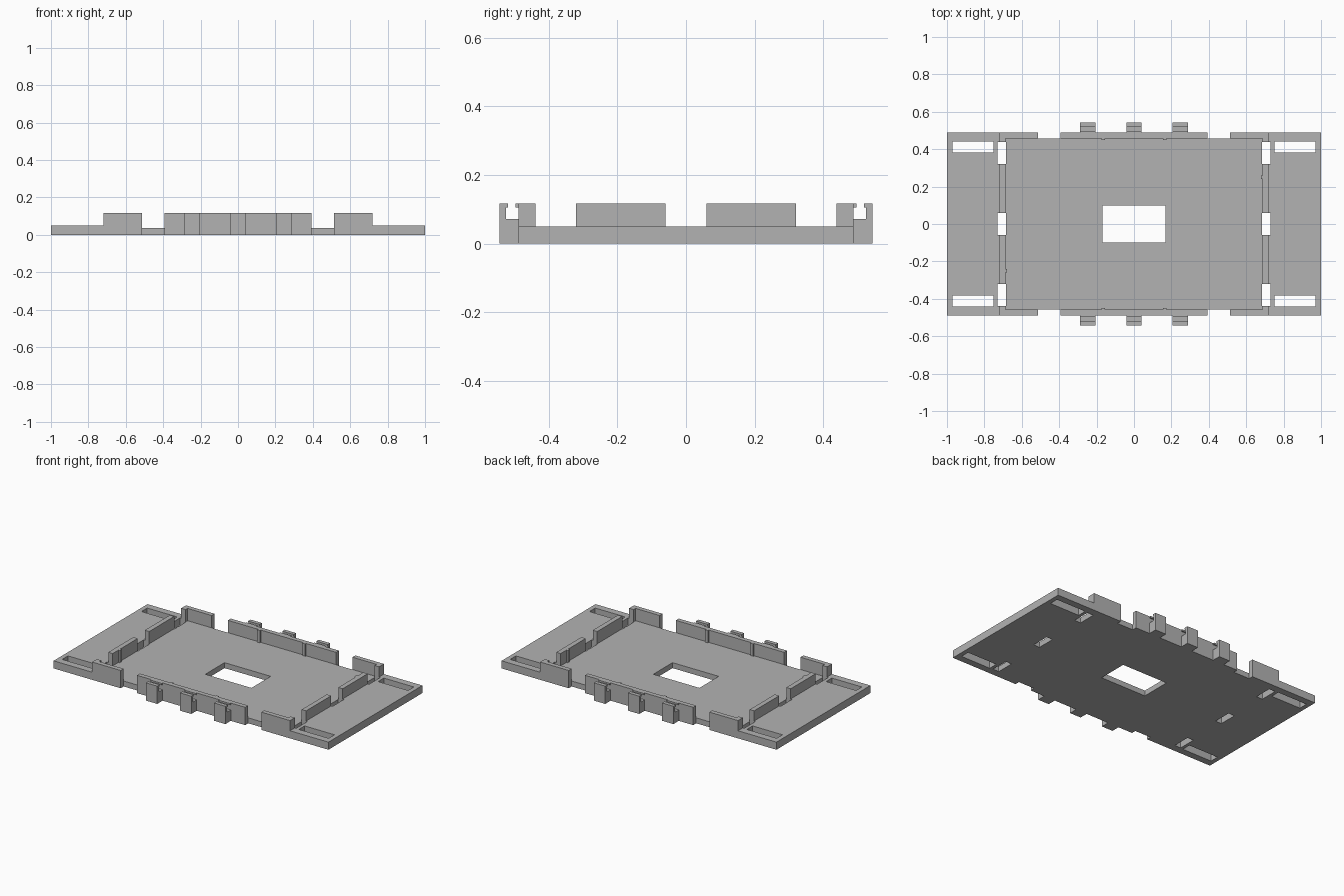
import bpy
import bmesh
from mathutils import Matrix, Vector

old = bpy.data.objects.get("Cube")
if old:
    bpy.data.objects.remove(old, do_unlink=True)

grey = bpy.data.materials.new("plain_grey")
grey.use_nodes = True
colour = (0.45, 0.45, 0.45, 1)
grey.diffuse_color = colour
grey.node_tree.nodes["Principled BSDF"].inputs["Base Color"].default_value = colour

PLATE, FLOOR, TOP = 0.05, 0.036, 0.117   # heights
IN_X, OUT_X = 0.688, 0.72                # end wall faces
IN_Y, OUT_Y = 0.458, 0.488               # side wall faces


def finish(name, bm):
    bmesh.ops.recalc_face_normals(bm, faces=bm.faces)
    mesh = bpy.data.meshes.new(name)
    bm.to_mesh(mesh)
    bm.free()
    mesh.materials.append(grey)
    obj = bpy.data.objects.new(name, mesh)
    bpy.context.collection.objects.link(obj)
    return obj


def boxes(name, spans):
    """One object made of boxes given as (x0, x1, y0, y1, z0, z1)."""
    bm = bmesh.new()
    for x0, x1, y0, y1, z0, z1 in spans:
        mid = Vector((x0 + x1, y0 + y1, z0 + z1)) / 2
        size = Matrix.Diagonal((abs(x1 - x0), abs(y1 - y0), z1 - z0, 1))
        bmesh.ops.create_cube(bm, size=1, matrix=Matrix.Translation(mid) @ size)
    return finish(name, bm)


def extrude_x(name, profile, x0, x1):
    """Extrude a (y, z) outline along x."""
    bm = bmesh.new()
    face = bm.faces.new([bm.verts.new((x0, y, z)) for y, z in profile])
    moved = bmesh.ops.extrude_face_region(bm, geom=[face])["geom"]
    verts = [v for v in moved if isinstance(v, bmesh.types.BMVert)]
    bmesh.ops.translate(bm, verts=verts, vec=(x1 - x0, 0, 0))
    return finish(name, bm)


def cut(obj, cutters):
    for cutter in cutters:
        mod = obj.modifiers.new("cut", "BOOLEAN")
        mod.operation, mod.solver, mod.object = "DIFFERENCE", "EXACT", cutter
    graph = bpy.context.evaluated_depsgraph_get()
    mesh = bpy.data.meshes.new_from_object(obj.evaluated_get(graph))
    obj.modifiers.clear()
    obj.data = mesh
    for cutter in cutters:
        bpy.data.objects.remove(cutter, do_unlink=True)


SIDES = (("right", -1), ("left", 1))
ENDS = (("front", -1), ("back", 1))

# Base plate with recessed floor, window, slots and edge notches
base = boxes("base_plate", [(-1, 1, -OUT_Y, OUT_Y, 0, PLATE)])
recess = boxes("recess_cutter", [(-IN_X, IN_X, -IN_Y, IN_Y, FLOOR, 0.2)])
holes = [(-0.168, 0.168, -0.1, 0.1, -0.1, 0.2)]
for _, sx in SIDES:
    holes.append((sx * 0.685, sx * 0.73, -0.06, 0.06, -0.1, 0.2))
    for _, sy in ENDS:
        holes += [
            (sx * 0.685, sx * 0.73, sy * 0.32, sy * 0.438, -0.1, 0.2),
            (sx * 0.752, sx * 0.97, sy * 0.382, sy * 0.442, -0.1, 0.2),
            (sx * 0.394, sx * 0.512, sy * 0.457, sy * 0.6, -0.1, 0.2),
        ]
cut(base, [recess, boxes("hole_cutter", holes)])

for end, sy in ENDS:
    # Long middle wall with two small inner ribs
    boxes(f"{end}_wall", [(-0.394, 0.394, sy * IN_Y, sy * OUT_Y, PLATE, TOP)])
    boxes(f"{end}_wall_ribs", [(s * 0.155, s * 0.175, sy * 0.449, sy * IN_Y, FLOOR, TOP)
                               for s in (-1, 1)])

    # Corner walls with a short return
    for side, sx in SIDES:
        boxes(f"{end}_{side}_corner_wall", [
            (sx * 0.512, sx * OUT_X, sy * IN_Y, sy * OUT_Y, PLATE, TOP),
            (sx * IN_X, sx * OUT_X, sy * 0.438, sy * IN_Y, PLATE, TOP)])
        # End wall segments
        boxes(f"{end}_{side}_end_wall",
              [(sx * IN_X, sx * OUT_X, sy * 0.06, sy * 0.32, PLATE, TOP)])

    # Hooked clips on the outside, with the opposing lip on the wall
    hook = [(OUT_Y, 0), (0.544, 0), (0.544, TOP), (0.519, TOP),
            (0.519, 0.106), (0.525, 0.106), (0.525, 0.072), (OUT_Y, 0.072)]
    for i, x in enumerate((-0.248, 0, 0.248)):
        extrude_x(f"{end}_clip_{i + 1}", [(sy * y, z) for y, z in hook],
                  x - 0.041, x + 0.041)
        boxes(f"{end}_clip_lip_{i + 1}",
              [(x - 0.041, x + 0.041, sy * OUT_Y, sy * 0.497, 0.106, TOP)])

# One rib on each end, placed diagonally
for side, s in SIDES:
    boxes(f"{side}_end_rib", [(s * 0.678, s * IN_X, s * 0.24, s * 0.26, FLOOR, TOP)])
